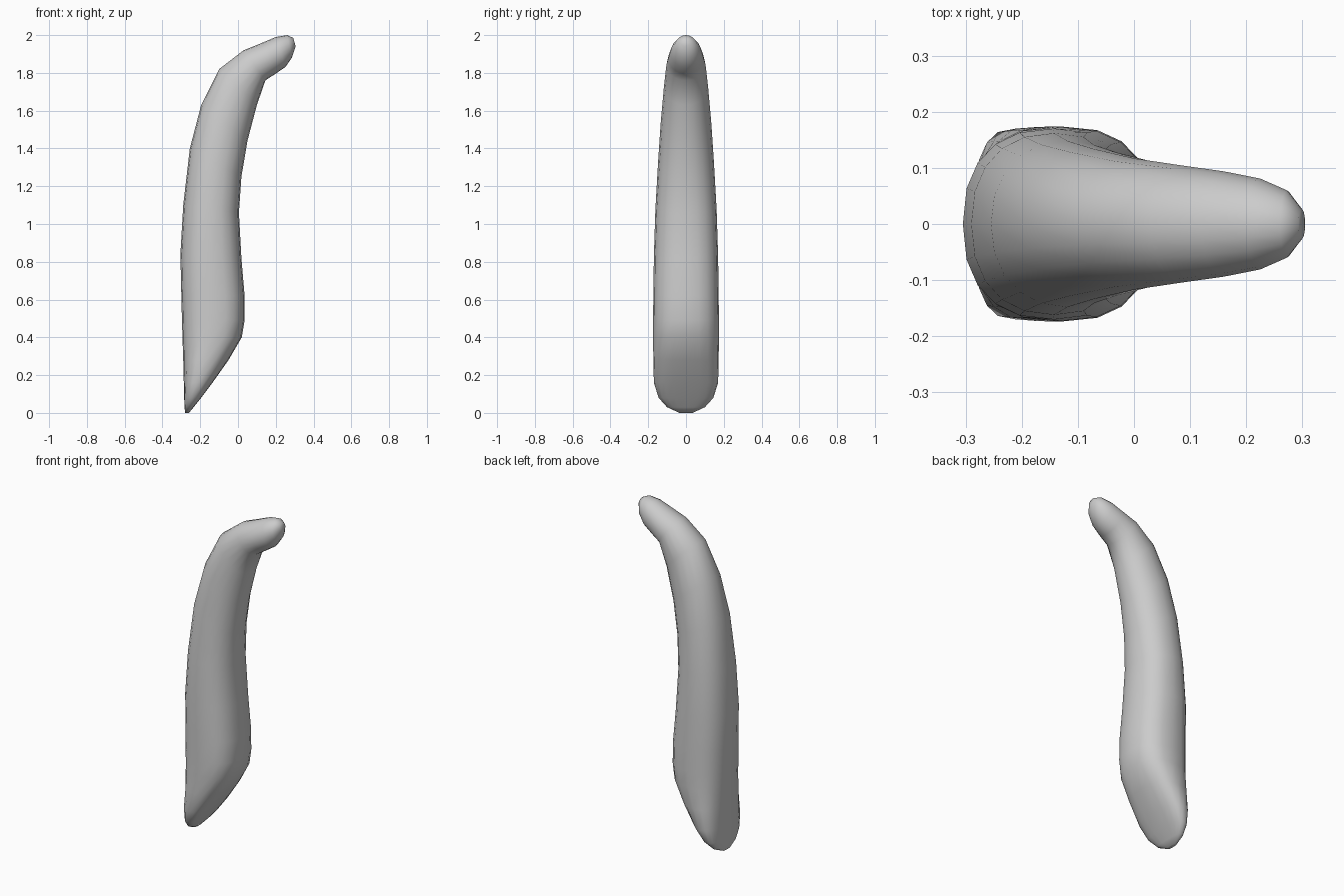
import bpy
import bmesh
import math

cube = bpy.data.objects.get("Cube")
if cube:
    bpy.data.objects.remove(cube, do_unlink=True)

grey = bpy.data.materials.new("plain grey")
grey.use_nodes = True
colour = (0.6, 0.6, 0.6, 1)
grey.diffuse_color = colour
grey.node_tree.nodes["Principled BSDF"].inputs["Base Color"].default_value = colour

# Cross-sections from foot to tip: back x, back z, inner x, inner z, half width
SECTIONS = [
    (-.28, 0, -.26, 0, .035),
    (-.283, .03, -.235, .03, .10),
    (-.285, .08, -.195, .08, .145),
    (-.287, .16, -.135, .16, .17),
    (-.29, .28, -.05, .28, .173),
    (-.294, .40, .02, .40, .174),
    (-.297, .50, .035, .49, .174),
    (-.30, .62, .035, .62, .173),
    (-.305, .84, .018, .82, .17),
    (-.29, 1.10, .005, 1.06, .162),
    (-.255, 1.40, .018, 1.25, .148),
    (-.195, 1.63, .05, 1.44, .134),
    (-.10, 1.82, .10, 1.63, .117),
    (.03, 1.92, .145, 1.76, .104),
    (.12, 1.956, .198, 1.795, .094),
    (.20, 1.99, .25, 1.83, .081),
    (.26, 2.0, .285, 1.88, .06),
    (.293, 1.985, .305, 1.94, .026),
]
SIDES = 20


def rounded(value, power):
    return math.copysign(abs(value) ** power, value)


def add_ring(bm, section, power):
    bx, bz, ix, iz, half = section
    ring = []
    for i in range(SIDES):
        angle = math.tau * i / SIDES
        t = (1 + rounded(math.cos(angle), power)) / 2
        y = half * rounded(math.sin(angle), power)
        ring.append(bm.verts.new((bx + (ix - bx) * t, y, bz + (iz - bz) * t)))
    return ring


# Curved handle: boxy and broad at the foot, round at the hooked tip
bm = bmesh.new()
rings = []
for section in SECTIONS:
    height = min(section[1] / 2, 1)
    rings.append(add_ring(bm, section, 0.72 + 0.28 * height))
for low, high in zip(rings, rings[1:]):
    for i in range(SIDES):
        j = (i + 1) % SIDES
        bm.faces.new((low[i], low[j], high[j], high[i]))
bm.faces.new(rings[0])
bm.faces.new(rings[-1])
bmesh.ops.recalc_face_normals(bm, faces=bm.faces)

mesh = bpy.data.meshes.new("curved_handle")
bm.to_mesh(mesh)
bm.free()
mesh.materials.append(grey)
handle = bpy.data.objects.new("curved_handle", mesh)
bpy.context.collection.objects.link(handle)
bpy.context.view_layer.objects.active = handle
handle.select_set(True)
bpy.ops.object.shade_smooth_by_angle(angle=math.radians(60))
